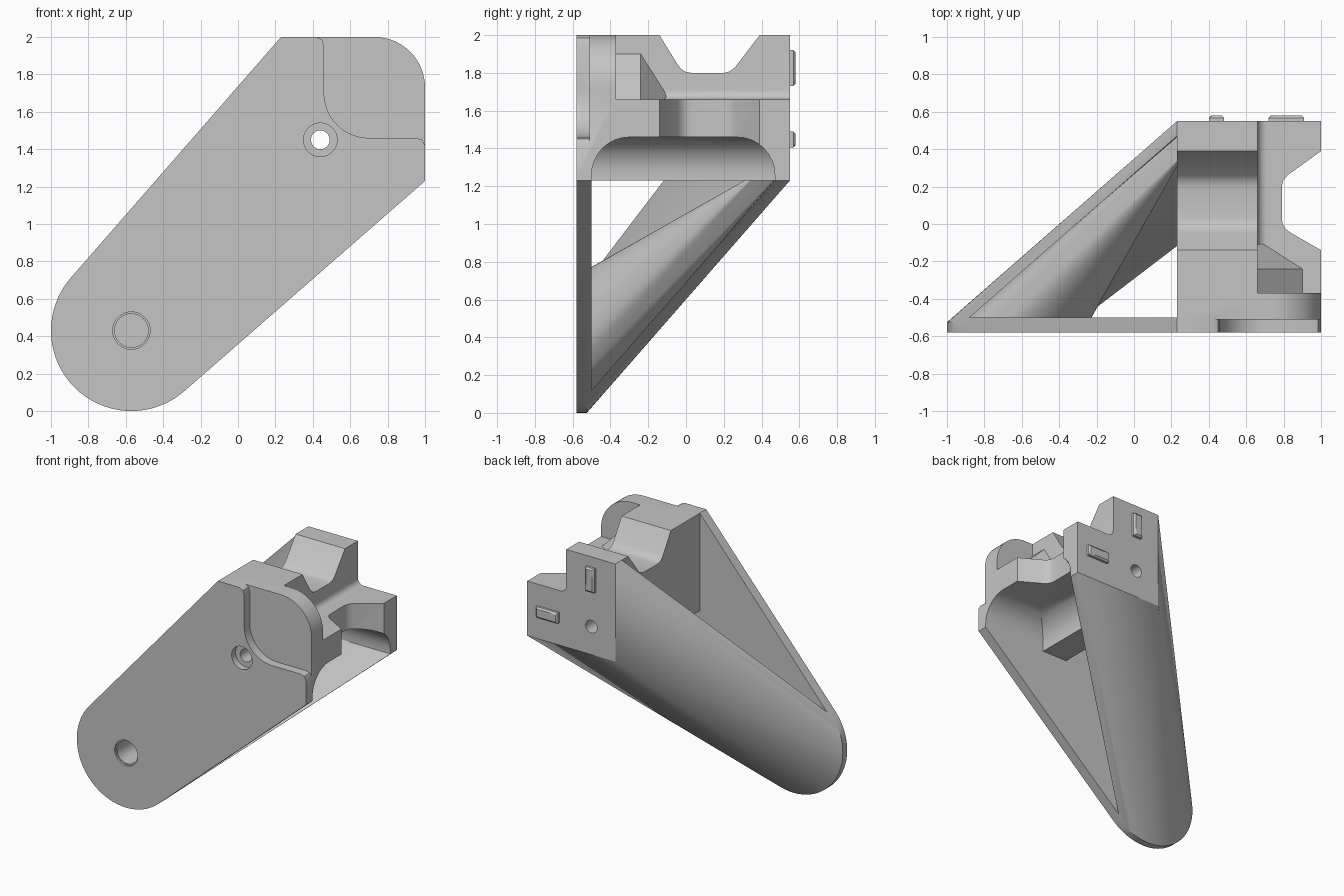
import bpy, bmesh, math
from mathutils import Vector

if "Cube" in bpy.data.objects:
    bpy.data.objects.remove(bpy.data.objects["Cube"], do_unlink=True)

SHADE = (0.56, 0.56, 0.56, 1)
grey = bpy.data.materials.new("plain grey")
grey.use_nodes = True
grey.diffuse_color = SHADE
grey.node_tree.nodes["Principled BSDF"].inputs["Base Color"].default_value = SHADE


def finish(name, bm):
    bmesh.ops.recalc_face_normals(bm, faces=bm.faces[:])
    me = bpy.data.meshes.new(name)
    bm.to_mesh(me)
    bm.free()
    me.materials.append(grey)
    ob = bpy.data.objects.new(name, me)
    bpy.context.collection.objects.link(ob)
    return ob


def prism(name, pts, lo, hi, place):
    """Extrude a 2D outline; place(u, v, w) gives the 3D point."""
    bm = bmesh.new()
    face = bm.faces.new([bm.verts.new(place(u, v, lo)) for u, v in pts])
    move = Vector(place(0, 0, hi)) - Vector(place(0, 0, lo))
    ext = bmesh.ops.extrude_face_region(bm, geom=[face])
    bmesh.ops.translate(bm, vec=move, verts=[g for g in ext["geom"] if isinstance(g, bmesh.types.BMVert)])
    return finish(name, bm)


def along_y(u, v, w):
    return (u, w, v)


def along_x(u, v, w):
    return (w, u, v)


def along_z(u, v, w):
    return (u, v, w)


def hull_mesh(pts):
    bm = bmesh.new()
    for p in pts:
        bm.verts.new(p)
    out = bmesh.ops.convex_hull(bm, input=bm.verts[:])
    junk = {g for g in out["geom_interior"] + out["geom_unused"] if isinstance(g, bmesh.types.BMVert)}
    bmesh.ops.delete(bm, geom=list(junk), context="VERTS")
    return bm


def arc(cx, cz, r, a0, a1, n):
    angles = [math.radians(a0 + (a1 - a0) * i / n) for i in range(n + 1)]
    return [(cx + r * math.cos(a), cz + r * math.sin(a)) for a in angles]


def combine(target, tool, operation="DIFFERENCE"):
    mod = target.modifiers.new("combine", "BOOLEAN")
    mod.operation = operation
    mod.solver = "EXACT"
    mod.object = tool
    bpy.context.view_layer.objects.active = target
    bpy.ops.object.modifier_apply(modifier=mod.name)
    bpy.data.objects.remove(tool, do_unlink=True)


def drill(target, x, z, r, y0, y1):
    combine(target, prism("drill", arc(x, z, r, 0, 348.75, 31), y0, y1, along_y))


# Tapered arm: front outline with a round end, drawn back to the block corner
FRONT, INNER, BACK, WALL = -0.58, -0.50, 0.55, 0.08
L, R, B, T = 0.23, 1.0, 1.23, 2.0
PIVOT = (-0.57, 0.43)
round_end = arc(*PIVOT, 0.43, 90, 360, 54)
outline = round_end + [(L, T), (R, B)]
pts = [(x, y, z) for y in (FRONT, -0.525) for x, z in outline]
pts += [(L, BACK, T), (L, BACK, B), (R, BACK, B)]
body = finish("bracket", hull_mesh(pts))

# Hollow behind the front plate, open along both straight sides
REACH = 0.5
near = round_end + [(-1, 0.43 + REACH), (-0.57 + REACH, 0), (L, T + REACH), (R + REACH, B)]
pts = [(x, -0.525 - WALL, z) for x, z in near]
pts += [(x, BACK - WALL, z) for x, z in [(L, B), (L, T + REACH), (R + REACH, B)]]
bm = hull_mesh(pts)
cut = bmesh.ops.bisect_plane(bm, geom=bm.verts[:] + bm.edges[:] + bm.faces[:],
                             plane_co=(0, INNER, 0), plane_no=(0, 1, 0), clear_inner=True)
bmesh.ops.contextual_create(bm, geom=[g for g in cut["geom_cut"] if isinstance(g, bmesh.types.BMEdge)])
combine(body, finish("hollow", bm))

# Conical rib inside the hollow, from the pivot to the block corner
pts = [(x, y, z) for y in (-0.54, INNER) for x, z in arc(*PIVOT, 0.32, 0, 354, 59)]
pts += [(0.27, y, 1.27) for y in (0.38, 0.5)]
combine(body, finish("rib", hull_mesh(pts)), "UNION")

# Block with rounded outer corner, stepped behind the front cheek
block = prism("block", [(L, B), (R, B)] + arc(0.73, 1.73, 0.27, 0, 90, 16) + [(L, T)], FRONT, BACK, along_y)
step = arc(0.71, 1.71, 0.05, 180, 270, 6) + [(1.2, 1.66), (1.2, 2.2), (0.66, 2.2)]
combine(block, prism("step", step, -0.37, 0.7, along_y))

# Matching flared notches in the upright and in the side leg
def notch(base, top):
    rise = top - base
    return [(-0.24, top + rise), (-0.14, top), (-0.045, base + 0.045), (-0.025, base + 0.02),
            (0.0, base + 0.005), (0.03, base), (0.20, base), (0.23, base + 0.007),
            (0.26, base + 0.03), (0.39, top), (0.52, top + rise)]


combine(block, prism("top_notch", notch(1.8, T), 0.1, 0.9, along_x))
side = [(d, y) for y, d in notch(0.79, R)]
combine(block, prism("side_notch", side, 1.1, 1.8, along_z))

# Rounded pocket under the block
bm = bmesh.new()
bmesh.ops.create_cube(bm, size=1)
for v in bm.verts:
    v.co = (1.05 + v.co.x * 1.2, -0.015 + v.co.y * 0.97, 1.21 + v.co.z * 0.5)
edges = [e for e in bm.edges if all(v.co.z > 1.3 for v in e.verts)]
bmesh.ops.bevel(bm, geom=edges, offset=0.2, segments=8, profile=0.5, affect="EDGES")
combine(block, finish("pocket", bm))

# Small gusset in the inner corner of the step
corner = [(0.64, 1.64), (0.9, 1.64), (0.9, 1.66), (0.66, 1.9), (0.64, 1.9)]
pts = [(x, y, z) for y in (-0.39, -0.24) for x, z in corner]
pts += [(0.64, -0.1, 1.64), (0.70, -0.1, 1.64), (0.64, -0.1, 1.70)]
combine(block, finish("gusset", hull_mesh(pts)), "UNION")
combine(body, block, "UNION")

# Shallow front recess with a curved inner corner and flared ends
recess = [(0.40, 2.1), (0.42, T), (0.45, 1.985), (0.46, 1.95)]
recess += arc(0.70, 1.70, 0.24, 180, 270, 12)
recess += [(0.95, 1.46), (0.985, 1.45), (R, 1.42), (1.1, 1.40), (1.1, 2.1)]
combine(body, prism("recess", recess, -0.7, -0.51, along_y))

# Pin hole with counterbore, and chamfered blind pivot hole
drill(body, 0.44, 1.45, 0.05, -0.8, 0.8)
drill(body, 0.44, 1.45, 0.09, -0.8, -0.53)
drill(body, *PIVOT, 0.10, -0.8, -0.565)
drill(body, *PIVOT, 0.09, -0.8, -0.37)


# Locating keys on the back
def key(name, x0, x1, z0, z1):
    bm = hull_mesh([(x, y, z) for x in (x0, x1) for y in (0.54, 0.58) for z in (z0, z1)])
    rim = [e for e in bm.edges if all(v.co.y > 0.56 for v in e.verts)]
    bmesh.ops.bevel(bm, geom=rim, offset=0.012, segments=1, affect="EDGES")
    return finish(name, bm)


key("upright_key", 0.40, 0.48, 1.73, 1.92)
key("side_key", 0.72, 0.91, 1.405, 1.49)

# Smooth the curved faces, keep edges crisp
bpy.ops.object.select_all(action="DESELECT")
body.select_set(True)
bpy.context.view_layer.objects.active = body
bpy.ops.object.shade_smooth_by_angle(angle=math.radians(27))
